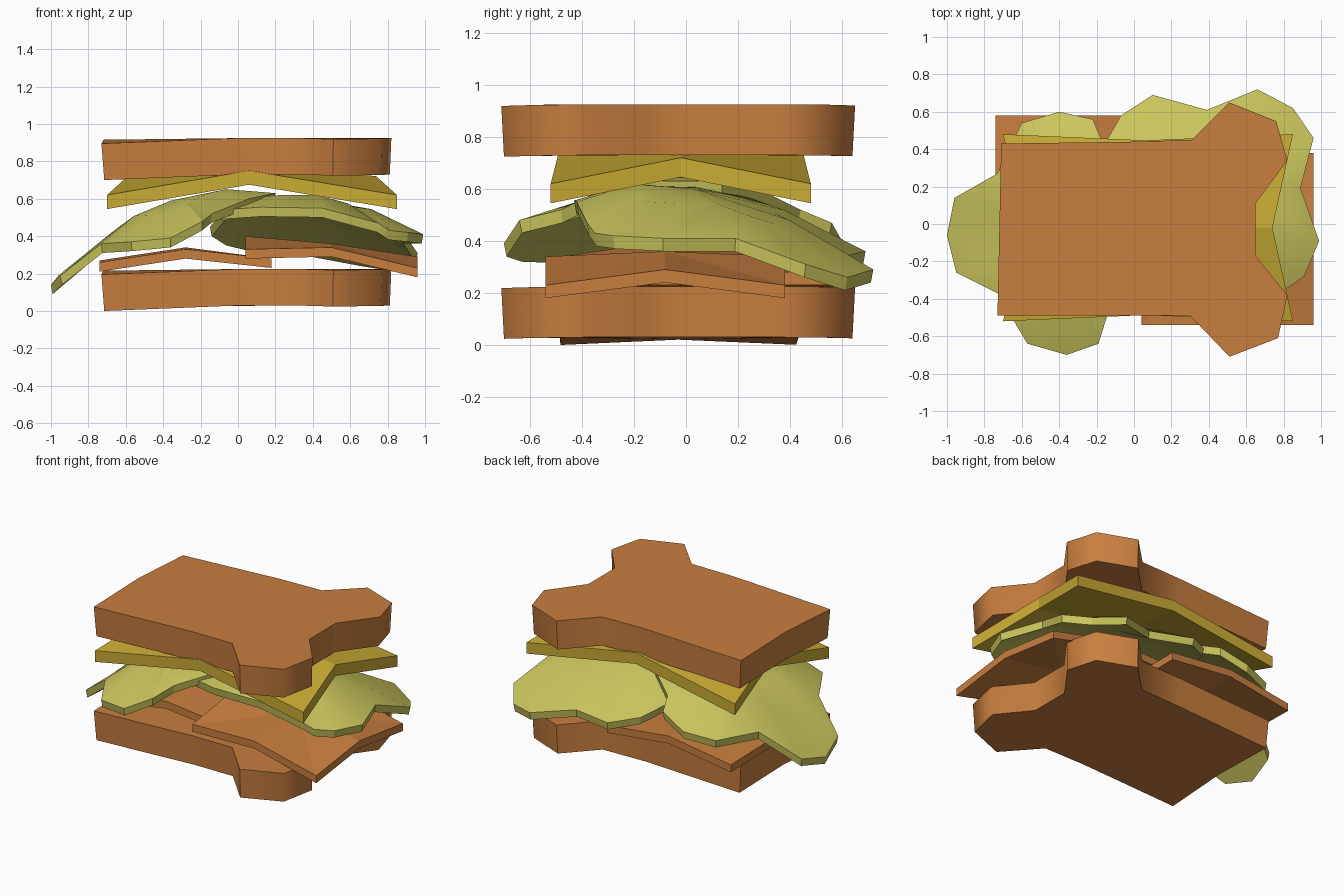
import bpy, bmesh, math
from mathutils import Vector

cube = bpy.data.objects.get("Cube")
if cube:
    bpy.data.objects.remove(cube, do_unlink=True)


def material(name, rgb):
    mat = bpy.data.materials.new(name)
    mat.use_nodes = True
    mat.diffuse_color = (*rgb, 1)
    mat.node_tree.nodes["Principled BSDF"].inputs["Base Color"].default_value = (*rgb, 1)
    return mat


toast = material("toasted_orange", (0.58, 0.21, 0.05))
yellow = material("cheese_yellow", (0.59, 0.41, 0.035))
green = material("lettuce_green", (0.60, 0.57, 0.11))


def slab(name, points, faces, thickness, mat, shrink=1.0, angle=30):
    """Turn an open top sheet into a closed slab, its underside slightly smaller."""
    bm = bmesh.new()
    verts = [bm.verts.new(p) for p in points]
    sheet = [bm.faces.new([verts[i] for i in f]) for f in faces]
    middle = sum((v.co for v in verts), Vector()) / len(verts)
    ext = bmesh.ops.extrude_face_region(bm, geom=sheet, use_keep_orig=True)
    for v in ext["geom"]:
        if isinstance(v, bmesh.types.BMVert):
            v.co.x = middle.x + (v.co.x - middle.x) * shrink
            v.co.y = middle.y + (v.co.y - middle.y) * shrink
            v.co.z -= thickness
    bmesh.ops.recalc_face_normals(bm, faces=bm.faces)
    mesh = bpy.data.meshes.new(name)
    bm.to_mesh(mesh)
    bm.free()
    mesh.materials.append(mat)
    obj = bpy.data.objects.new(name, mesh)
    bpy.context.collection.objects.link(obj)
    bpy.ops.object.select_all(action="DESELECT")
    obj.select_set(True)
    bpy.context.view_layer.objects.active = obj
    bpy.ops.object.shade_smooth_by_angle(angle=math.radians(angle))
    return obj


# Bread slices: straight body with two rounded lobes at one end, slightly bowed
bread_outline = [
    (-0.73, -0.49), (0, -0.49), (0.30, -0.49), (0.51, -0.71), (0.77, -0.61),
    (0.82, -0.38), (0.65, -0.17), (0.65, 0.11), (0.82, 0.34), (0.76, 0.55),
    (0.51, 0.65), (0.31, 0.45), (0, 0.44), (-0.71, 0.43), (-0.72, -0.03)]


def bow(x, y):
    rise = 0.04 * (x + 0.73) + 0.02 * max(0, 1 - abs(y + 0.03) / 0.4)
    return min(0.03, rise) - 0.03 * max(0, abs(y) - 0.5)


for name, base in (("bottom_bread", 0.0), ("top_bread", 0.70)):
    pts = [(x, y, base + 0.195 + bow(x, y)) for x, y in bread_outline]
    slab(name, pts, [range(len(pts))], 0.195, toast, shrink=0.985, angle=62)


# Square slices: a three by three grid, draped over its middle
def draped_slice(name, xs, ys, heights, thickness, mat, pull=0.0):
    pts = []
    for j, row in enumerate(heights):
        for i, z in enumerate(row):
            x, y = xs[i], ys[j]
            if j == 1:
                x += pull * (1 - i)
            if i == 1:
                y += pull * 0.3 * (1 - j)
            pts.append((x, y, z))
    faces = []
    for j in range(2):
        for i in range(2):
            a = j * 3 + i
            if i == j:
                faces += [(a, a + 1, a + 4), (a, a + 4, a + 3)]
            else:
                faces += [(a, a + 1, a + 3), (a + 1, a + 4, a + 3)]
    slab(name, pts, faces, thickness, mat, angle=5)


draped_slice("cheese_slice", (-0.70, 0.06, 0.85), (-0.52, -0.02, 0.48),
             ((0.62, 0.75, 0.62), (0.72, 0.81, 0.72), (0.62, 0.75, 0.62)),
             0.075, yellow, pull=0.11)
draped_slice("left_meat_slice", (-0.74, -0.28, 0.18), (-0.36, 0.11, 0.58),
             ((0.26, 0.33, 0.28), (0.27, 0.34, 0.28), (0.26, 0.33, 0.28)),
             0.05, toast)
draped_slice("right_meat_slice", (0.04, 0.50, 0.96), (-0.54, -0.08, 0.38),
             ((0.33, 0.34, 0.23), (0.40, 0.36, 0.29), (0.33, 0.34, 0.23)),
             0.05, toast)


# Lettuce leaves: lobed rim, a raised inner ring and a crown
def leaf(name, rim, crown, bulge):
    crown = Vector(crown)
    outer = [Vector(p) for p in rim]
    inner = [p.lerp(crown, 0.47) + Vector((0, 0, bulge)) for p in outer]
    n = len(outer)
    faces = []
    for i in range(n):
        k = (i + 1) % n
        faces += [(i, k, n + k, n + i), (n + i, n + k, 2 * n)]
    slab(name, outer + inner + [crown], faces, 0.05, green, shrink=0.985, angle=25)


leaf("left_lettuce",
     [(-1.0, -0.06, 0.14), (-0.95, -0.26, 0.19), (-0.73, -0.37, 0.36),
      (-0.57, -0.64, 0.37), (-0.36, -0.70, 0.39), (-0.19, -0.64, 0.48),
      (-0.14, -0.48, 0.52), (0.06, -0.32, 0.60), (0.20, -0.12, 0.63),
      (0.20, 0.14, 0.63), (0.02, 0.30, 0.59), (-0.17, 0.44, 0.52),
      (-0.22, 0.56, 0.47), (-0.40, 0.60, 0.40), (-0.60, 0.54, 0.37),
      (-0.73, 0.27, 0.36), (-0.96, 0.14, 0.19)],
     (-0.36, -0.03, 0.59), 0.04)
leaf("right_lettuce",
     [(-0.10, -0.36, 0.54), (0.12, -0.43, 0.555), (0.45, -0.42, 0.55),
      (0.75, -0.38, 0.47), (0.81, -0.35, 0.43), (0.91, -0.28, 0.42),
      (0.99, -0.09, 0.41), (0.89, 0.19, 0.41), (0.96, 0.46, 0.31),
      (0.85, 0.62, 0.26), (0.66, 0.72, 0.29), (0.39, 0.61, 0.34),
      (0.10, 0.69, 0.36), (-0.07, 0.58, 0.40), (-0.15, 0.44, 0.45),
      (-0.08, 0.05, 0.53)],
     (0.40, 0.03, 0.60), 0.045)
